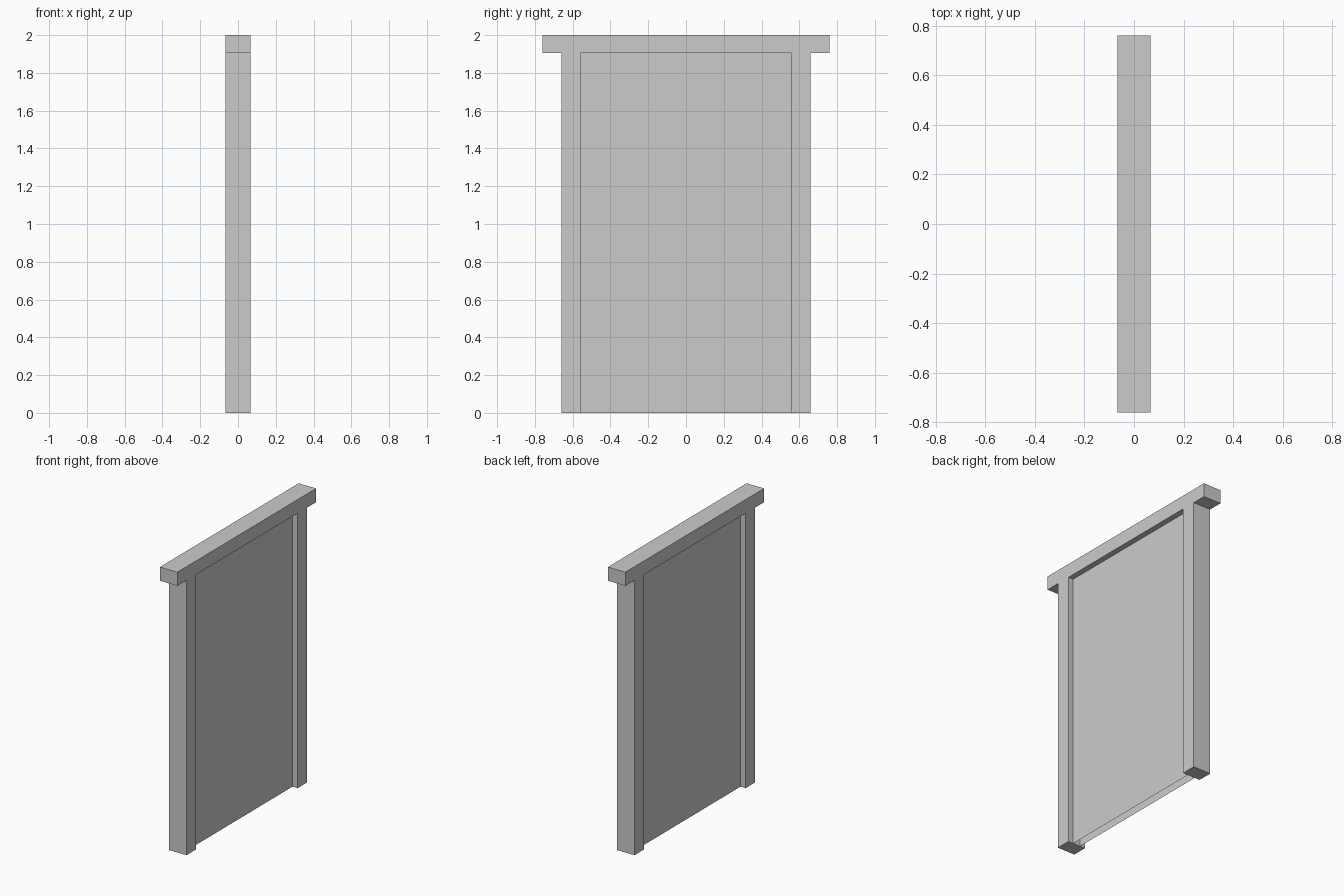
import bpy, bmesh

if "Cube" in bpy.data.objects:
    bpy.data.objects.remove(bpy.data.objects["Cube"])

DEPTH = 0.067    # half depth of the frame (x)
LEAF = 0.028     # half thickness of the door leaf
HEAD, OUTER, INNER = 0.76, 0.66, 0.558   # half widths (y)
TOP, LINTEL = 2.0, 1.905


def make_object(name, bm):
    mesh = bpy.data.meshes.new(name)
    bm.to_mesh(mesh)
    bm.free()
    obj = bpy.data.objects.new(name, mesh)
    bpy.context.collection.objects.link(obj)
    return obj


# Door frame: one outline in the y-z plane, extruded through the wall depth
half = [(HEAD, TOP), (HEAD, LINTEL), (OUTER, LINTEL), (OUTER, 0), (INNER, 0), (INNER, LINTEL)]
outline = half + [(-y, z) for y, z in reversed(half)]
bm = bmesh.new()
face = bm.faces.new([bm.verts.new((-DEPTH, y, z)) for y, z in outline])
ext = bmesh.ops.extrude_face_region(bm, geom=[face])
moved = [v for v in ext["geom"] if isinstance(v, bmesh.types.BMVert)]
bmesh.ops.translate(bm, verts=moved, vec=(2 * DEPTH, 0, 0))
bmesh.ops.recalc_face_normals(bm, faces=bm.faces)
make_object("door_frame", bm)

# Door leaf: two recessed skins, hollow and open at the bottom
bm = bmesh.new()
for side in (1, -1):
    corners = [(-INNER, 0), (INNER, 0), (INNER, LINTEL), (-INNER, LINTEL)]
    bm.faces.new([bm.verts.new((side * LEAF, side * y, z)) for y, z in corners])
make_object("door_leaf", bm)
